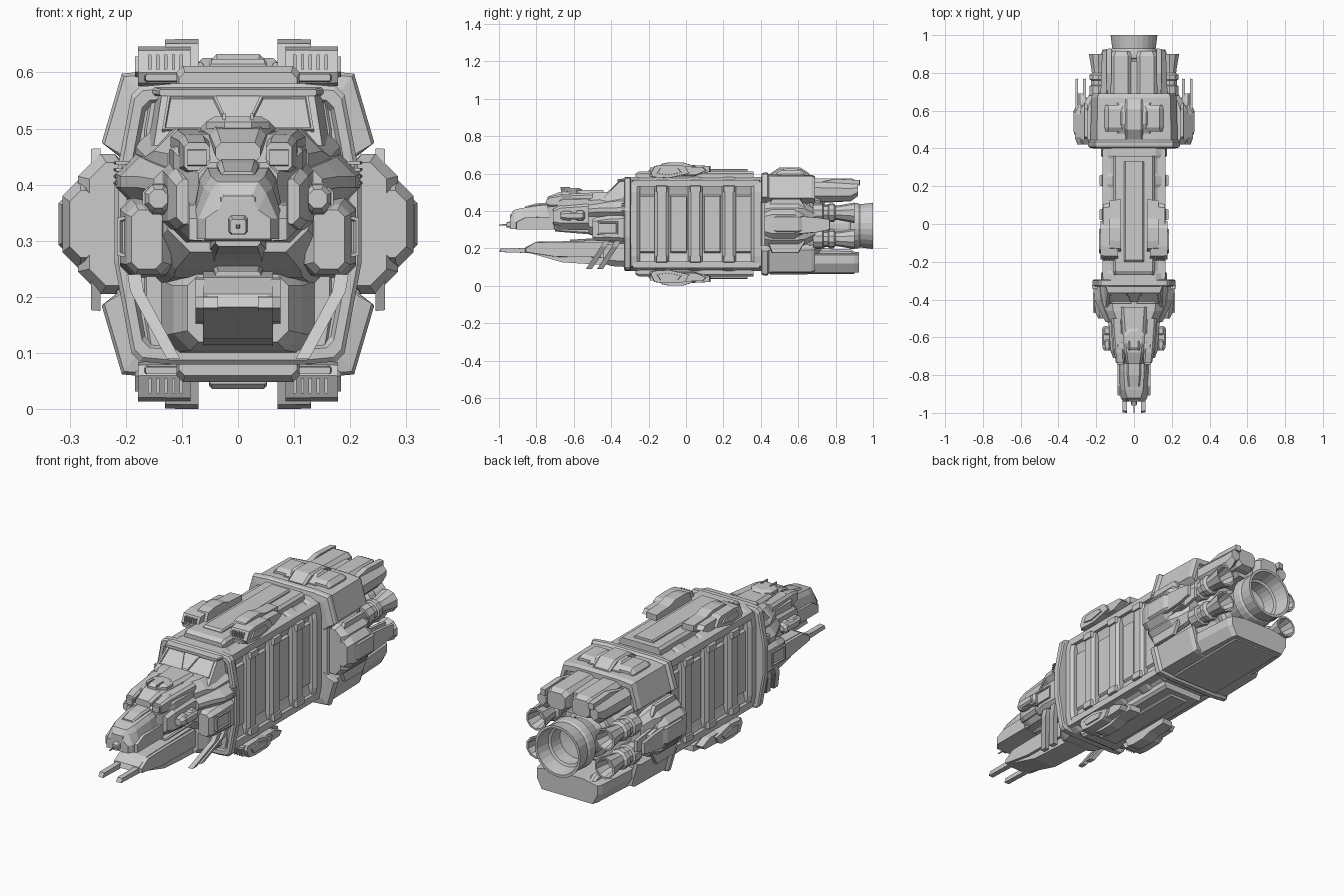
import bpy, bmesh, math

M = 0.33  # height of the ship's axis; all objects are centred on it for mirroring


def loft(name, rings, mx=False, mz=False, inset=None, cap=True, faces_min=0.0015):
    """Skin a list of equal rings; optional mirroring and inset panels."""
    bm = bmesh.new()
    vs = [[bm.verts.new((x, y, z - M)) for x, y, z in r] for r in rings]
    n = len(rings[0])
    for a, b in zip(vs, vs[1:]):
        for i in range(n):
            j = (i + 1) % n
            bm.faces.new((a[i], a[j], b[j], b[i]))
    if cap:
        bm.faces.new(vs[0])
        bm.faces.new(vs[-1])
    bmesh.ops.remove_doubles(bm, verts=bm.verts, dist=1e-5)
    bmesh.ops.recalc_face_normals(bm, faces=bm.faces)
    if inset:
        fs = [f for f in bm.faces if f.calc_area() > faces_min]
        bmesh.ops.inset_individual(bm, faces=fs, thickness=inset[0], depth=0)
        bmesh.ops.inset_individual(bm, faces=fs, thickness=abs(inset[1]) * 0.5, depth=inset[1])
    me = bpy.data.meshes.new(name)
    bm.to_mesh(me)
    bm.free()
    ob = bpy.data.objects.new(name, me)
    ob.location.z = M
    bpy.context.collection.objects.link(ob)
    if mx or mz:
        m = ob.modifiers.new("mirror", 'MIRROR')
        m.use_axis = (mx, False, mz)
        m.merge_threshold = 1e-5
    return ob


def ring(y, x0, x1, z0, z1, c):
    return [(x0 + c, y, z0), (x1 - c, y, z0), (x1, y, z0 + c), (x1, y, z1 - c),
            (x1 - c, y, z1), (x0 + c, y, z1), (x0, y, z1 - c), (x0, y, z0 + c)]


def block(name, *secs, **k):      # chamfered box lofted along y
    return loft(name, [ring(*s) for s in secs], **k)


def slab(name, x0, x1, pts, taper=0.0, **k):   # y-z outline extruded along x
    cy = sum(p[0] for p in pts) / len(pts)
    cz = sum(p[1] for p in pts) / len(pts)
    t = 1 - taper
    outer = [(x1, cy + (y - cy) * t, cz + (z - cz) * t) for y, z in pts]
    return loft(name, [[(x0, y, z) for y, z in pts], outer], **k)


def plate(name, secs, **k):       # four-way symmetric x-z outline, lofted along y
    rings = []
    for y, q in secs:
        r = q[::-1]
        loop = q + [(x, -z) for x, z in r] + [(-x, -z) for x, z in q] + [(-x, z) for x, z in r]
        rings.append([(x, y, M + z) for x, z in loop])
    return loft(name, rings, **k)


def bell(name, cx, cz, prof, n=16, **k):       # lathe around a y axis
    return loft(name, [[(cx + r * math.cos(2 * math.pi * (i + .5) / n), y,
                         cz + r * math.sin(2 * math.pi * (i + .5) / n)) for i in range(n)]
                       for y, r in prof], **k)


def scale(q, s, t=None):
    return [(x * s, z * (t or s)) for x, z in q]


# --- cargo hull with ribs ---
core = [(.11, .245), (.155, .215), (.145, .18), (.135, .14)]
rib = [(.115, .25), (.165, .225), (.175, .17), (.175, .10)]
plate("cargo_core", [(-.31, core), (.43, core)])
for i, y in enumerate((-.285, -.13, .05, .23, .385)):
    plate(f"cargo_rib_{i}", [(y - .038, scale(rib, .93, .99)), (y - .022, rib), (y + .022, rib), (y + .038, scale(rib, .93, .99))])
for i, y in enumerate((-.207, -.04, .14, .307)):
    slab(f"cargo_side_panel_{i}", .13, .15, [(y - .045, .17), (y + .045, .17), (y + .045, .49), (y - .045, .49)], .08, mx=True)
slab("hull_corner_beam", .12, .168, [(-.29, .53), (.40, .53), (.40, .565), (-.29, .565)], .02, mx=True, mz=True)
for i, y in enumerate((-.13, .05, .23)):
    slab(f"rib_clamp_{i}", .165, .183, [(y - .03, .50), (y + .03, .50), (y + .03, .535), (y - .03, .535)], .1, mx=True, mz=True)

# --- spine plates, top and bottom ---
block("spine_base", (-.27, -.105, .105, .56, .60, .01), (-.25, -.11, .11, .56, .612, .012), (.36, -.11, .11, .56, .612, .012), mz=True)
block("spine_strip", (-.20, -.052, .052, .60, .615, .004), (-.19, -.052, .052, .60, .624, .006), (.33, -.052, .052, .60, .624, .006), mz=True)

# --- four hull pods ---
pod = [(-.19, .60), (-.17, .64), (-.12, .647), (-.02, .645), (.0, .635), (.02, .60), (-.09, .575), (-.18, .58)]
slab("hull_pod", .085, .178, pod, .03, mx=True, mz=True)
slab("hull_pod_inner", .07, .13, [(-.15, .60), (-.13, .652), (-.09, .66), (-.02, .66), (.03, .645), (.13, .64), (.13, .61), (.03, .58), (-.12, .58)], .03, mx=True, mz=True)
slab("hull_pod_tail", .12, .165, [(-.05, .59), (-.05, .64), (.09, .635), (.11, .615), (.05, .59)], .05, mx=True, mz=True)
slab("hull_pod_side_plate", .17, .184, [(-.16, .60), (-.14, .63), (-.04, .63), (-.02, .605), (-.10, .59)], .1, mx=True, mz=True)
for i in range(5):
    x = .098 + i * .014
    block(f"pod_slat_{i}", (-.192, x, x + .006, .605, .632, .001), (-.17, x, x + .006, .605, .632, .001), mx=True, mz=True)
block("pod_lower_lip", (-.196, .09, .165, .585, .597, .003), (-.15, .09, .17, .58, .60, .003), mx=True, mz=True)

# --- front collar ---
col = [(.12, .25), (.175, .245), (.19, .23), (.22, .07)]
plate("front_collar", [(-.295, scale(col, .97)), (-.30, col), (-.325, col), (-.332, scale(col, .97)), (-.332, scale(col, .90)),
                       (-.318, scale(col, .87)), (-.318, scale(col, .8))])

# --- rear housing ---
hs = [(.13, .275), (.207, .268), (.243, .145), (.205, .115)]
plate("rear_housing", [(.40, scale(hs, .88)), (.405, scale(hs, .98)), (.415, hs), (.435, hs), (.445, scale(hs, .95, .96)),
                       (.67, scale(hs, .93, .955)), (.69, scale(hs, .90, .93)), (.69, scale(hs, .84)), (.68, scale(hs, .82))])
block("roof_block", (.49, .045, .15, .57, .605, .012), (.51, .045, .155, .57, .618, .02), (.61, .045, .155, .57, .618, .02), (.63, .045, .15, .57, .605, .012), mx=True)
block("roof_saddle", (.45, -.045, .045, .57, .60, .008), (.50, -.048, .048, .57, .633, .01), (.61, -.048, .048, .57, .633, .01), (.66, -.045, .045, .57, .60, .008))
block("roof_saddle_skirt", (.48, -.09, .09, .57, .60, .008), (.53, -.075, .075, .57, .626, .012), (.59, -.075, .075, .57, .626, .012), (.64, -.09, .09, .57, .60, .008))

# --- side nacelles ---
block("nacelle_body", (.42, .18, .265, .22, .44, .03), (.45, .18, .285, .205, .455, .04), (.60, .18, .285, .205, .455, .04),
      (.64, .18, .265, .22, .44, .03), (.69, .18, .235, .25, .41, .025), mx=True)
block("nacelle_cap", (.42, .25, .30, .27, .39, .02), (.46, .25, .313, .25, .41, .03), (.58, .25, .313, .25, .41, .03), (.63, .25, .30, .28, .38, .02), mx=True)
block("nacelle_plate", (.47, .28, .314, .29, .37, .006), (.49, .28, .32, .285, .375, .008), (.60, .28, .32, .285, .375, .008), (.62, .28, .31, .29, .37, .006), mx=True)
block("nacelle_tail", (.55, .25, .305, .275, .375, .02), (.65, .25, .305, .28, .365, .02), (.69, .255, .30, .29, .355, .015), mx=True)
for i, x in enumerate((.255, .296)):
    slab(f"nacelle_fin_{i}", x, x + .014, [(.58, .275), (.58, .375), (.70, .365), (.77, .355), (.77, .30), (.70, .285)], .03, mx=True)
slab("nacelle_spine_fin", .245, .262, [(.43, .41), (.46, .465), (.61, .465), (.64, .42), (.60, .39)], .03, mx=True)
slab("nacelle_keel_fin", .245, .262, [(.43, .25), (.46, .175), (.60, .175), (.64, .24), (.60, .27)], .03, mx=True)

# --- engines ---
block("engine_bulkhead", (.66, -.20, .20, .13, .53, .06), (.715, -.17, .17, .15, .51, .06), (.74, -.13, .13, .19, .46, .05))
bell("main_nozzle", 0, .32, [(.70, .115), (.76, .115), (.77, .095), (.80, .09), (.82, .098), (.87, .112), (.88, .124), (.92, .122), (.93, .116),
                             (.96, .12), (1.0, .125), (1.0, .112), (.93, .10), (.925, .088), (.86, .085), (.85, .03)], 24)
for i, z in enumerate((.25, .39)):
    bell(f"small_nozzle_{i}", .187, z, [(.68, .052), (.73, .052), (.735, .042), (.76, .042), (.765, .05), (.79, .05), (.80, .038), (.82, .04),
                                       (.90, .055), (.90, .046), (.83, .032), (.83, .012)], 10, mx=True)
block("upper_fairing", (.67, .012, .125, .47, .575, .02), (.89, .012, .125, .47, .572, .02), (.915, .02, .115, .48, .56, .018), mx=True)
block("upper_fairing_side", (.67, .115, .178, .45, .555, .03), (.88, .115, .17, .45, .55, .03), (.92, .12, .165, .48, .545, .02), mx=True)
block("upper_fairing_core", (.67, -.09, .09, .44, .56, .02), (.86, -.09, .09, .45, .555, .02))
slab("fairing_tail_rail", .118, .145, [(.68, .545), (.80, .572), (.93, .565), (.93, .535), (.70, .53)], .03, mx=True)
loft("lower_fairing", [[(-w, y, .165), (-w, y, .12), (-w * .84, y, .07), (w * .84, y, .07), (w, y, .12), (w, y, .165), (w * .55, y, .18), (-w * .55, y, .18)]
                       for w, y in ((.19, .68), (.175, .90), (.165, .925))])
block("lower_fairing_rail", (.68, .10, .14, .10, .20, .012), (.88, .10, .14, .10, .195, .012), (.92, .105, .135, .10, .17, .01), mx=True)
block("lower_keel_plate", (.45, -.13, .13, .06, .08, .006), (.90, -.13, .13, .063, .08, .006))

# --- cabin behind the nose ---
block("cabin_base", (-.31, -.185, .185, .22, .52, .05), (-.42, -.165, .165, .235, .50, .05), (-.46, -.15, .15, .25, .50, .04), (-.52, -.125, .125, .28, .495, .04))
loft("bridge_windows", [[(-w, y0, .47), (w, y0, .47), (v, y1, .568), (-v, y1, .568)] for w, v, y0, y1 in
                        ((.15, .135, -.44, -.345), (.165, .15, -.31, -.31))])
for s, nm in ((-1, "left"), (1, "right")):
    loft(nm + "_bridge_pane", [[(s * a, y - o, z + o) for a, y, z in ((.012, -.418, .495), (.135, -.418, .495), (.125, -.356, .556), (.04, -.356, .556))]
                               for o in (-.01, .004)], inset=(.006, -.004))
block("bridge_brow", (-.365, -.14, .14, .558, .57, .003), (-.31, -.16, .16, .558, .575, .005))
block("cheek_pod", (-.32, .11, .21, .235, .38, .02), (-.42, .11, .21, .24, .375, .02), (-.48, .12, .20, .24, .365, .018), (-.50, .135, .19, .25, .355, .012), mx=True)
block("cheek_shoulder", (-.32, .10, .218, .36, .455, .035), (-.40, .10, .21, .36, .45, .035), (-.46, .10, .18, .37, .44, .025), (-.52, .10, .15, .37, .43, .02), mx=True)
slab("cheek_hatch", .195, .216, [(-.475, .27), (-.36, .27), (-.36, .345), (-.475, .345)], .1, mx=True, inset=(.008, -.006))
for i in range(4):
    z = .40 + i * .012
    block(f"cheek_vent_{i}", (-.345, .16, .218, z, z + .006, .002), (-.325, .16, .222, z, z + .006, .002), mx=True)

# --- neck and head ---
block("neck", (-.45, -.125, .125, .295, .495, .03), (-.66, -.115, .115, .30, .49, .03), (-.70, -.095, .095, .30, .47, .03), (-.74, -.07, .07, .31, .44, .02))
block("neck_top_step", (-.44, -.07, .07, .47, .513, .015), (-.58, -.06, .06, .47, .51, .015), (-.68, -.05, .05, .47, .50, .012), (-.74, -.04, .04, .44, .475, .01))
loft("neck_dome", [[(r * math.cos(a * math.pi / 4 + .393), -.61 + r * math.sin(a * math.pi / 4 + .393), z) for a in range(8)]
                   for r, z in ((.062, .50), (.062, .512), (.045, .522))])
block("neck_shoulder", (-.50, .06, .12, .43, .498, .012), (-.68, .052, .105, .42, .488, .01), (-.735, .05, .096, .425, .475, .008), mx=True)
slab("shoulder_lamp", .056, .09, [(-.745, .435), (-.745, .462), (-.72, .465), (-.72, .43)], mx=True)
block("neck_side_box", (-.52, .10, .135, .32, .44, .015), (-.67, .09, .125, .32, .43, .015), (-.71, .08, .11, .33, .41, .012), mx=True)
bell("side_turret", .142, .375, [(-.67, .018), (-.655, .026), (-.62, .028), (-.61, .02), (-.59, .02), (-.58, .03), (-.55, .028), (-.54, .015)], 8, mx=True)
block("turret_bracket", (-.64, .12, .17, .355, .395, .008), (-.56, .12, .17, .355, .395, .008), mx=True)
hd = [(-.68, .082, .068, .435), (-.78, .082, .068, .43), (-.88, .08, .062, .415), (-.92, .07, .05, .405), (-.94, .058, .036, .375)]
loft("head", [[(-b, y, .303), (b, y, .303), (b, y, .34), (t, y, h - .02), (t - .014, y, h), (.014 - t, y, h), (-t, y, h - .02), (-b, y, .34)] for y, b, t, h in hd])
slab("head_cheek_plate", .06, .087, [(-.91, .30), (-.91, .34), (-.86, .365), (-.70, .37), (-.70, .30)], .04, mx=True)
block("head_crest", (-.70, -.04, .04, .42, .448, .008), (-.80, -.036, .036, .42, .44, .008), (-.86, -.03, .03, .40, .424, .006))
block("head_visor", (-.90, -.04, .04, .355, .40, .008), (-.94, -.03, .03, .35, .38, .005))
block("head_snout", (-.90, -.022, .022, .31, .36, .006), (-.96, -.014, .014, .312, .338, .004))
block("nose_probe", (-.94, -.004, .004, .322, .33, .001), (-1.0, -.002, .002, .323, .328, .0005))
block("neck_antenna", (-.67, .022, .028, .515, .527, .001), (-.62, .022, .028, .515, .527, .001), mx=True)
block("neck_underside", (-.45, -.06, .06, .25, .31, .015), (-.52, -.05, .05, .275, .31, .01), (-.70, -.04, .04, .29, .31, .006))

# --- lower chin ramp and prongs ---
block("chin_root", (-.31, -.14, .14, .10, .26, .03), (-.40, -.115, .115, .105, .25, .03), (-.44, -.09, .09, .12, .24, .02))
slab("chin_body", -.062, .062, [(-.34, .11), (-.34, .25), (-.55, .24), (-.80, .235), (-.86, .205), (-.87, .182), (-.80, .165), (-.66, .125), (-.50, .115)])
slab("chin_side_rail", .06, .076, [(-.36, .15), (-.36, .235), (-.66, .235), (-.81, .232), (-.86, .20), (-.86, .18), (-.70, .155)], .02, mx=True)
slab("chin_prong", .036, .062, [(-.78, .175), (-.80, .205), (-.90, .20), (-.99, .20), (-1.0, .18), (-.85, .175)], .02, mx=True)
block("chin_top_panel", (-.42, -.045, .045, .24, .258, .006), (-.62, -.04, .04, .232, .246, .005))

# --- slanted landing struts ---
for i, dy in enumerate((0, .06)):
    loft(f"slanted_strut_{i}", [[(x - .012, y + dy, z), (x + .012, y + dy, z), (x + .012, y + dy + .032, z), (x - .012, y + dy + .032, z)]
                                for x, y, z in ((.185, -.44, .24), (.18, -.455, .21), (.115, -.535, .09))], mx=True)
